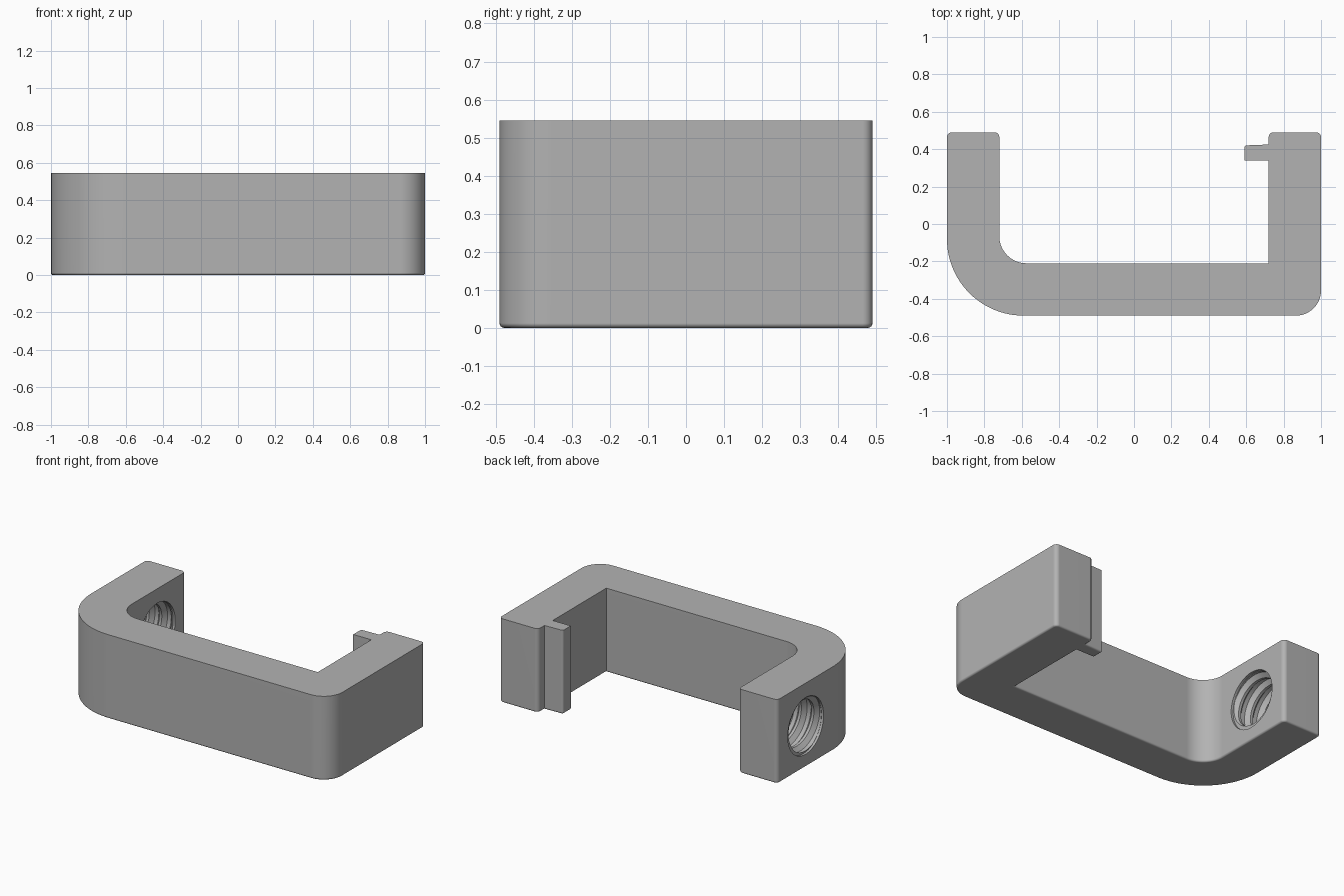
import bpy, bmesh, math
from mathutils import Vector, Matrix

if "Cube" in bpy.data.objects:
    bpy.data.objects.remove(bpy.data.objects["Cube"], do_unlink=True)

HEIGHT = 0.545
BORE_Y, BORE_Z = 0.2, 0.267
MAJOR, MINOR, PITCH = 0.182, 0.155, 0.09

grey = bpy.data.materials.new("plain grey")
grey.use_nodes = True
grey.diffuse_color = (0.45, 0.45, 0.45, 1)
grey.node_tree.nodes["Principled BSDF"].inputs["Base Color"].default_value = grey.diffuse_color


def make_object(name, bm):
    bmesh.ops.recalc_face_normals(bm, faces=bm.faces)
    mesh = bpy.data.meshes.new(name)
    bm.to_mesh(mesh)
    bm.free()
    mesh.materials.append(grey)
    obj = bpy.data.objects.new(name, mesh)
    bpy.context.collection.objects.link(obj)
    return obj


def rounded(corners):
    """Outline from (x, y, radius) corners; each radius becomes an arc."""
    points = []
    for i, (x, y, r) in enumerate(corners):
        p = Vector((x, y))
        if not r:
            points.append(p)
            continue
        a = (Vector(corners[i - 1][:2]) - p).normalized()
        b = (Vector(corners[(i + 1) % len(corners)][:2]) - p).normalized()
        steps = 24 if r > 0.1 else 5
        for k in range(steps + 1):
            t = k / steps * math.pi / 2
            points.append(p + a * r * (1 - math.sin(t)) + b * r * (1 - math.cos(t)))
    return points


# Bracket body with the clip lip on its left arm
outline = rounded([
    (-1, -0.49, 0.41), (1, -0.49, 0.135), (1, 0.49, 0.026), (0.72, 0.49, 0.026),
    (0.72, 0.425, 0), (0.59, 0.42, 0.012), (0.59, 0.34, 0), (0.72, 0.34, 0),
    (0.72, -0.21, 0), (-0.72, -0.21, 0.145), (-0.72, 0.49, 0.026), (-1, 0.49, 0.026),
])
bm = bmesh.new()
base = bm.faces.new([bm.verts.new((p.x, p.y, 0)) for p in outline])
top = bmesh.ops.extrude_face_region(bm, geom=[base])["geom"]
bmesh.ops.translate(bm, vec=(0, 0, HEIGHT), verts=[v for v in top if isinstance(v, bmesh.types.BMVert)])
bmesh.ops.recalc_face_normals(bm, faces=bm.faces)

# Softened bottom rim
rim = [e for e in bm.edges if all(v.co.z < 0.001 for v in e.verts)]
bmesh.ops.bevel(bm, geom=rim, offset=0.022, segments=4, profile=0.5,
                affect='EDGES', clamp_overlap=True)
bracket = make_object("bracket_body", bm)


def thread_cutter():
    """Helical screw shape along x, wrapped from one trapezoid tooth."""
    steps, turns = 48, 6
    tooth = [(0, MINOR), (0.2, MINOR), (0.45, MAJOR), (0.75, MAJOR)]
    bm = bmesh.new()
    rows = []
    for s in range(steps * turns + 1):
        angle = s / steps * math.tau
        rows.append([bm.verts.new((PITCH * (s / steps + u - turns / 2 - 0.5),
                                   r * math.cos(angle), r * math.sin(angle)))
                     for u, r in tooth])
    for s in range(steps * (turns - 1)):
        first = rows[s] + [rows[s + steps][0]]
        second = rows[s + 1] + [rows[s + 1 + steps][0]]
        for k in range(len(tooth)):
            bm.faces.new((first[k], second[k], second[k + 1], first[k + 1]))
    bmesh.ops.delete(bm, geom=[v for v in bm.verts if not v.link_faces], context='VERTS')
    # Pointed caps beyond the arm
    open_edges = [e for e in bm.edges if e.is_boundary]
    for side in (-1, 1):
        tip = bm.verts.new((side * 0.5, 0, 0))
        for e in open_edges:
            if e.verts[0].co.x * side > 0:
                bm.faces.new((e.verts[0], e.verts[1], tip))
    bmesh.ops.translate(bm, vec=(-0.86, BORE_Y, BORE_Z), verts=bm.verts)
    return make_object("thread_cutter", bm)


def mouth_cutter(x):
    """Plain round recess at one end of the bore."""
    bm = bmesh.new()
    place = Matrix.Translation((x, BORE_Y, BORE_Z)) @ Matrix.Rotation(math.pi / 2, 4, 'Y')
    bmesh.ops.create_cone(bm, cap_ends=True, segments=48, radius1=MAJOR + 0.002,
                          radius2=MAJOR + 0.002, depth=0.05, matrix=place)
    return make_object("mouth_cutter", bm)


# Threaded bore through the right arm
bpy.context.view_layer.objects.active = bracket
for cutter in (thread_cutter(), mouth_cutter(-1.01), mouth_cutter(-0.71)):
    cutter.hide_render = True
    cut = bracket.modifiers.new("bore", 'BOOLEAN')
    cut.operation = 'DIFFERENCE'
    cut.solver = 'EXACT'
    cut.object = cutter
    bpy.ops.object.modifier_apply(modifier=cut.name)
    bpy.data.objects.remove(cutter, do_unlink=True)

# Smooth curves, crisp edges
bpy.ops.object.select_all(action='DESELECT')
bracket.select_set(True)
bpy.ops.object.shade_smooth_by_angle(angle=math.radians(30))
normals = bracket.modifiers.new("flat_sides", 'WEIGHTED_NORMAL')
normals.keep_sharp = True
